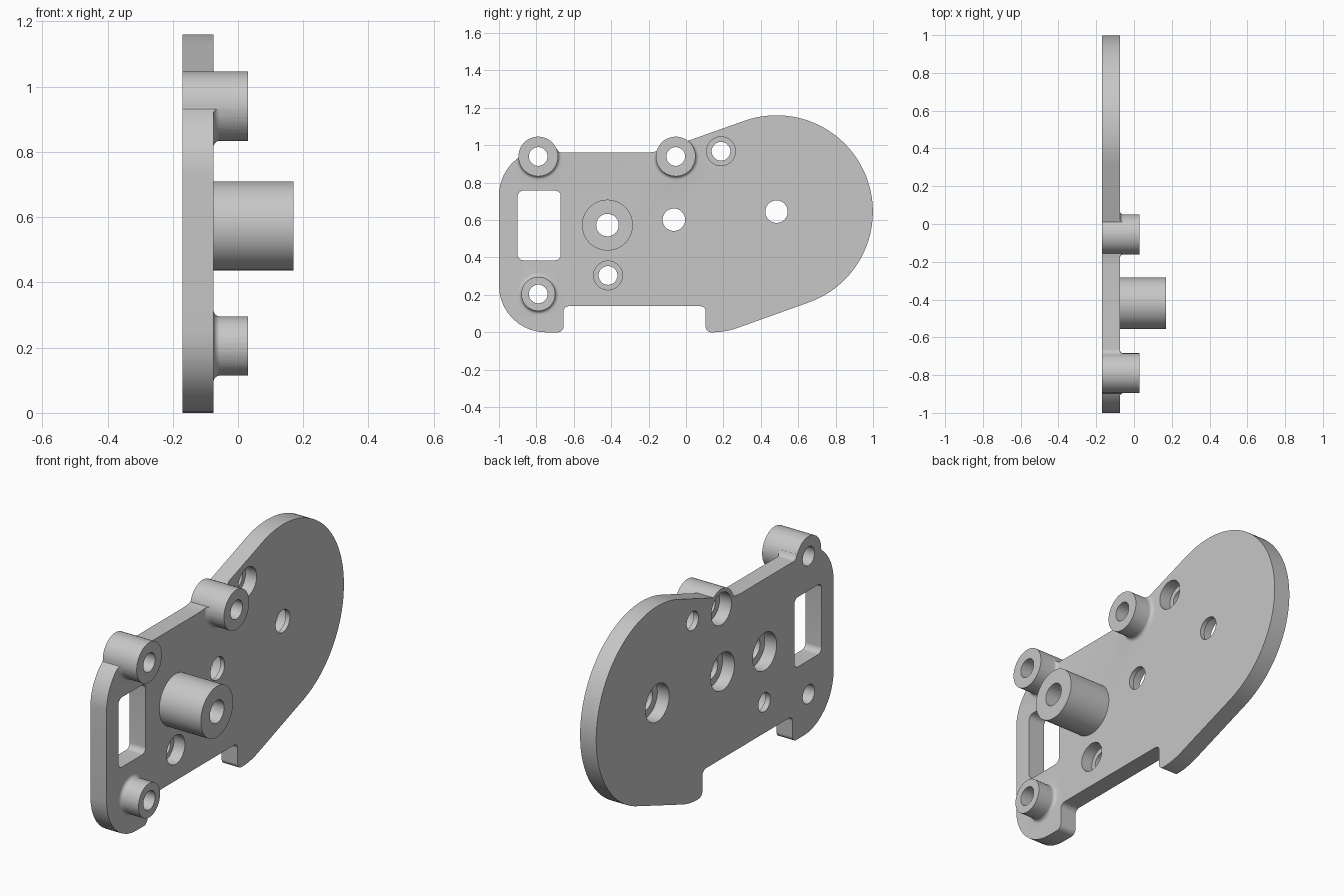
import bpy, bmesh, math
from mathutils import Vector

if "Cube" in bpy.data.objects:
    bpy.data.objects.remove(bpy.data.objects["Cube"], do_unlink=True)

BACK, FACE, BOSS_TOP, TALL_TOP = -0.17, -0.075, 0.03, 0.17

metal = bpy.data.materials.new("light grey metal")
metal.use_nodes = True
grey = (0.57, 0.57, 0.57, 1)
metal.diffuse_color = grey
metal.node_tree.nodes["Principled BSDF"].inputs["Base Color"].default_value = grey


def arc(cy, cz, r, start, end, n):
    angles = [math.radians(start + (end - start) * i / n) for i in range(n + 1)]
    return [(cy + r * math.cos(a), cz + r * math.sin(a)) for a in angles]


def circle(cy, cz, r):
    return arc(cy, cz, r, 0, 360, 64)[:-1]


def rounded(corners):
    """Round each (y, z, radius) corner of a polygon; radius 0 stays sharp."""
    points = []
    for i, (y, z, r) in enumerate(corners):
        p = Vector((y, z))
        if not r:
            points.append(p)
            continue
        a = (Vector(corners[i - 1][:2]) - p).normalized()
        b = (Vector(corners[(i + 1) % len(corners)][:2]) - p).normalized()
        half = a.angle(b) / 2
        mid = p + (a + b).normalized() * r / math.sin(half)
        start = p + a * r / math.tan(half) - mid
        end = p + b * r / math.tan(half) - mid
        turn = math.pi - 2 * half
        for k in range(11):
            t = k / 10
            points.append(mid + (start * math.sin((1 - t) * turn)
                                 + end * math.sin(t * turn)) / math.sin(turn))
    return points


def loft(name, rings):
    """Closed solid through (x, outline) rings."""
    bm = bmesh.new()
    loops = [[bm.verts.new((x, p[0], p[1])) for p in pts] for x, pts in rings]
    for low, high in zip(loops, loops[1:]):
        for i in range(len(low)):
            bm.faces.new((low[i - 1], low[i], high[i], high[i - 1]))
    bm.faces.new(loops[0])
    bm.faces.new(loops[-1])
    bmesh.ops.recalc_face_normals(bm, faces=bm.faces)
    mesh = bpy.data.meshes.new(name)
    bm.to_mesh(mesh)
    bm.free()
    mesh.materials.append(metal)
    obj = bpy.data.objects.new(name, mesh)
    bpy.context.collection.objects.link(obj)
    return obj


def combine(target, tool, operation):
    mod = target.modifiers.new(operation.lower(), "BOOLEAN")
    mod.operation, mod.solver, mod.object = operation, "EXACT", tool
    bpy.ops.object.select_all(action="DESELECT")
    bpy.context.view_layer.objects.active = target
    target.select_set(True)
    bpy.ops.object.modifier_apply(modifier=mod.name)
    bpy.data.objects.remove(tool, do_unlink=True)


def cut(y, z, r, x0, x1):
    combine(plate, loft("hole", [(x0, circle(y, z, r)), (x1, circle(y, z, r))]), "DIFFERENCE")


# Plate outline: feet and notch, big round end, sloped top, rounded front end
outline = rounded(
    [(-1, 0, 0.25), (-0.655, 0, 0.03), (-0.655, 0.14, 0.03), (0.105, 0.14, 0.03),
     (0.105, 0, 0.03), (0.21, 0, 0.4)]
    + [(y, z, 0) for y, z in arc(0.484, 0.645, 0.515, -70.2, 109.8, 64)]
    + [(-0.17, 0.96, 0.35), (-0.68, 0.96, 0.03), (-0.693, 0.985, 0),
       (-0.79, 0.96, 0), (-0.89, 0.97, 0)]
    + [(y, z, 0) for y, z in arc(-0.75, 0.73, 0.25, 126, 180, 16)])
plate = loft("mounting_plate", [(BACK, outline), (FACE, outline)])

# Rectangular window
window = rounded([(-0.9, 0.385, 0.03), (-0.67, 0.385, 0.03),
                  (-0.67, 0.757, 0.03), (-0.9, 0.757, 0.03)])
combine(plate, loft("window", [(-0.3, window), (0, window)]), "DIFFERENCE")

# Bosses with filleted feet trimmed to the plate outline
FILLET = 0.02
for y, z, r in [(-0.79, 0.94, 0.106), (-0.055, 0.94, 0.106), (-0.79, 0.205, 0.091)]:
    rings = [(FACE - 0.02, circle(y, z, r + FILLET))]
    for i in range(7):
        a = math.radians(90 * i / 6)
        rings.append((FACE + FILLET * (1 - math.cos(a)),
                      circle(y, z, r + FILLET * (1 - math.sin(a)) - 0.0005)))
    foot = loft("boss_foot", rings)
    combine(foot, loft("trim", [(-0.3, outline), (0.3, outline)]), "INTERSECT")
    combine(plate, foot, "UNION")
    combine(plate, loft("boss", [(BACK, circle(y, z, r)), (BOSS_TOP, circle(y, z, r))]), "UNION")
    cut(y, z, 0.05, -0.3, 0.3)

# Tall boss
tall = circle(-0.42, 0.573, 0.136)
combine(plate, loft("tall_boss", [(FACE - 0.02, tall), (TALL_TOP, tall)]), "UNION")

# Through holes with wide recesses from the back
for y, z in [(-0.42, 0.573), (-0.065, 0.602), (0.484, 0.645)]:
    cut(y, z, 0.06, -0.3, 0.3)
    cut(y, z, 0.1, -0.3, BACK + 0.07)
cut(-0.055, 0.94, 0.085, -0.3, BACK + 0.07)

# Small holes with recesses from the boss side
for y, z in [(0.187, 0.968), (-0.417, 0.304)]:
    cut(y, z, 0.05, -0.3, 0.3)
    cut(y, z, 0.077, BACK + 0.03, 0.3)

bpy.ops.object.select_all(action="DESELECT")
plate.select_set(True)
bpy.context.view_layer.objects.active = plate
bpy.ops.object.shade_smooth_by_angle(angle=math.radians(30))
